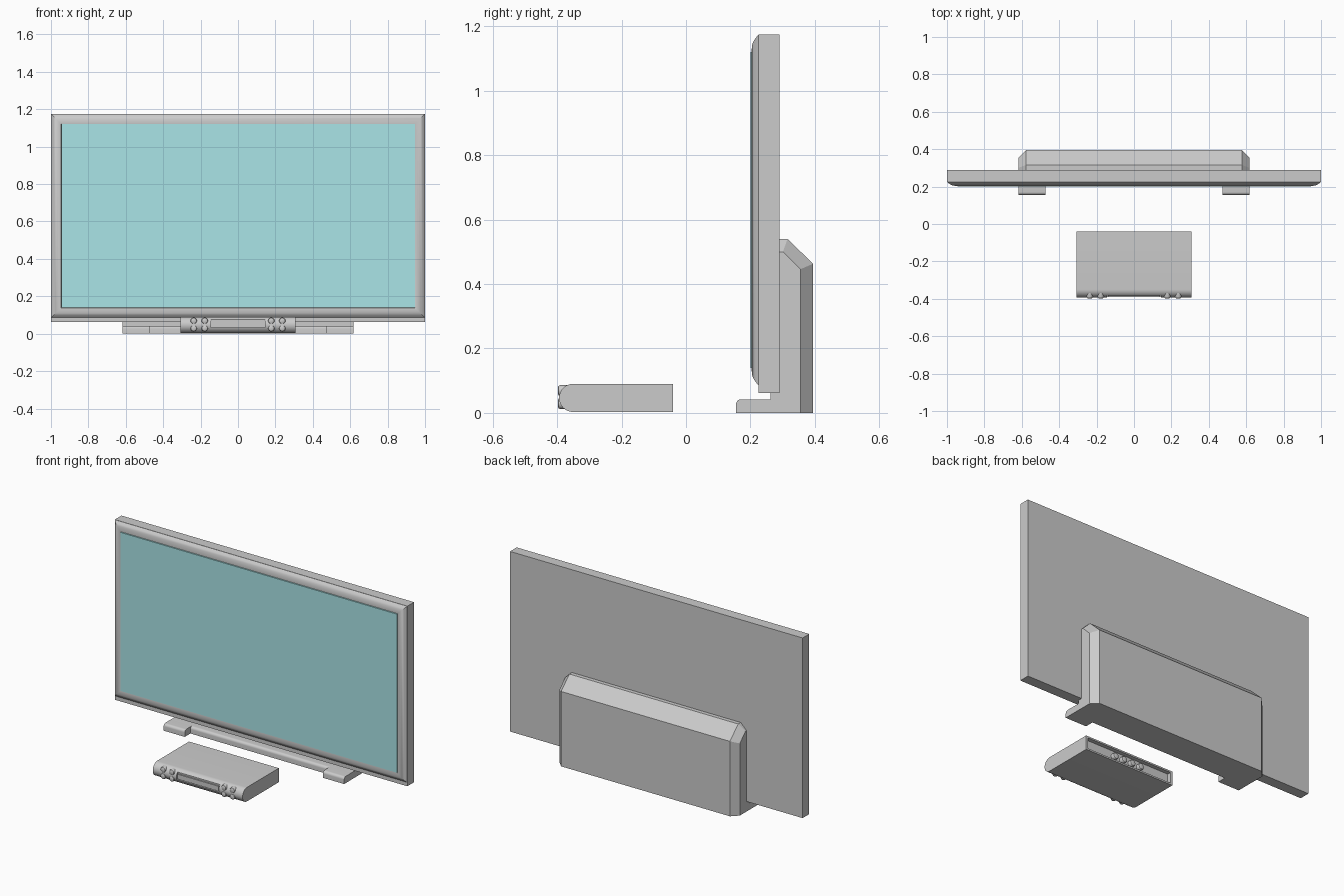
import bpy, bmesh, math

if "Cube" in bpy.data.objects:
    bpy.data.objects.remove(bpy.data.objects["Cube"])


def finish(name, bm, smooth=False):
    bmesh.ops.recalc_face_normals(bm, faces=bm.faces[:])
    mesh = bpy.data.meshes.new(name)
    bm.to_mesh(mesh)
    bm.free()
    ob = bpy.data.objects.new(name, mesh)
    bpy.context.collection.objects.link(ob)
    if smooth:
        bpy.ops.object.select_all(action='DESELECT')
        bpy.context.view_layer.objects.active = ob
        ob.select_set(True)
        bpy.ops.object.shade_smooth_by_angle(angle=math.radians(35))
    return ob


def loft(name, rings, smooth=False, caps=True):
    """Bridge equal-length closed rings of points."""
    bm = bmesh.new()
    vs = [[bm.verts.new(p) for p in r] for r in rings]
    n = len(vs[0])
    for a, b in zip(vs, vs[1:]):
        for i in range(n):
            j = (i + 1) % n
            bm.faces.new((a[i], a[j], b[j], b[i]))
    if caps:
        bm.faces.new(vs[0])
        bm.faces.new(vs[-1])
    return finish(name, bm, smooth)


def extrude_x(name, profile, x0, x1, smooth=False):
    return loft(name, [[(x, y, z) for y, z in profile] for x in (x0, x1)], smooth)


def box(name, x0, x1, y0, y1, z0, z1):
    return extrude_x(name, [(y0, z0), (y1, z0), (y1, z1), (y0, z1)], x0, x1)


def arc(cy, cz, r, a0, a1, n):
    return [(cy + r * math.cos(math.radians(a0 + (a1 - a0) * i / n)),
             cz + r * math.sin(math.radians(a0 + (a1 - a0) * i / n))) for i in range(n + 1)]


def knob(name, x, z, y_back, y_tip, r):
    """Round socket or button along y with a softened tip."""
    d = y_tip - y_back
    rings = []
    for f, k in ((0, 1), (0.8, 1), (0.93, 0.88), (1, 0.6)):
        rings.append([(x + r * k * math.cos(t * math.tau / 20), y_back + d * f,
                       z + r * k * math.sin(t * math.tau / 20)) for t in range(20)])
    return loft(name, rings, True)


def cut(ob, cutter):
    mod = ob.modifiers.new("cut", 'BOOLEAN')
    mod.operation = 'DIFFERENCE'
    mod.solver = 'EXACT'
    mod.object = cutter
    bpy.context.view_layer.objects.active = ob
    bpy.ops.object.modifier_apply(modifier=mod.name)
    bpy.data.objects.remove(cutter)


# Television panel
box("panel_body", -1, 1, 0.225, 0.29, 0.062, 1.175)

# Rounded frame around the screen: (y, inset) profile swept as rectangles
frame = [(0.226, 0), (0.222, 0.004), (0.214, 0.014), (0.208, 0.024), (0.205, 0.034),
         (0.204, 0.045), (0.205, 0.053), (0.212, 0.056)]
loft("screen_frame", [[(-1 + d, y, 0.085 + d), (1 - d, y, 0.085 + d),
                       (1 - d, y, 1.175 - d), (-1 + d, y, 1.175 - d)] for y, d in frame],
     True)

# Screen
screen = box("screen", -0.945, 0.945, 0.201, 0.22, 0.14, 1.12)
mat = bpy.data.materials.new("screen_blue")
mat.diffuse_color = (0.4, 0.78, 0.8, 1)
mat.use_nodes = True
mat.node_tree.nodes["Principled BSDF"].inputs["Base Color"].default_value = mat.diffuse_color
screen.data.materials.append(mat)

# Rear housing with chamfered edges
inner = [(0.285, 0), (0.285, 0.54), (0.315, 0.54), (0.395, 0.463), (0.395, 0)]
outer = [(0.285, 0), (0.285, 0.5), (0.301, 0.5), (0.355, 0.446), (0.355, 0)]
loft("rear_housing", [[(x, y, z) for y, z in p] for x, p in
                      ((-0.617, outer), (-0.577, inner), (0.577, inner), (0.617, outer))])

# Stand: crossbar under the panel and two feet in front
bar = [(0.29, 0), (0.29, 0.062), (0.262, 0.062), (0.262, 0.042)] + \
      arc(0.226, 0.026, 0.016, 90, 180, 6) + [(0.21, 0)]
extrude_x("stand_crossbar", bar, -0.617, 0.617, True)
foot = [(0.27, 0), (0.27, 0.042)] + arc(0.171, 0.026, 0.016, 90, 180, 6) + [(0.155, 0)]
for s, side in ((-1, "left"), (1, "right")):
    extrude_x(side + "_foot", foot, s * 0.472, s * 0.617, True)

# Set-top box with rounded front, front slot and hollow back
shell = [(-0.04, 0.003), (-0.04, 0.09)] + arc(-0.3505, 0.0465, 0.0435, 90, 270, 20)
unit = extrude_x("box_shell", shell, -0.307, 0.307, True)
cut(unit, box("slot_cutter", -0.145, 0.145, -0.5, -0.381, 0.032, 0.076))
cut(unit, box("back_cutter", -0.295, 0.295, -0.065, 0.1, 0.013, 0.08))
box("front_flap", -0.14, 0.14, -0.389, -0.375, 0.036, 0.066)

# Front knobs and rear sockets
for s in (-1, 1):
    for i, x in enumerate((0.178, 0.237)):
        for j, z in enumerate((0.029, 0.069)):
            knob(f"front_knob_{s}_{i}_{j}", s * x, z, -0.36, -0.398, 0.017)
for i in range(4):
    knob(f"rear_socket_{i}", -0.09 + 0.06 * i, 0.045, -0.07, -0.042, 0.019)
